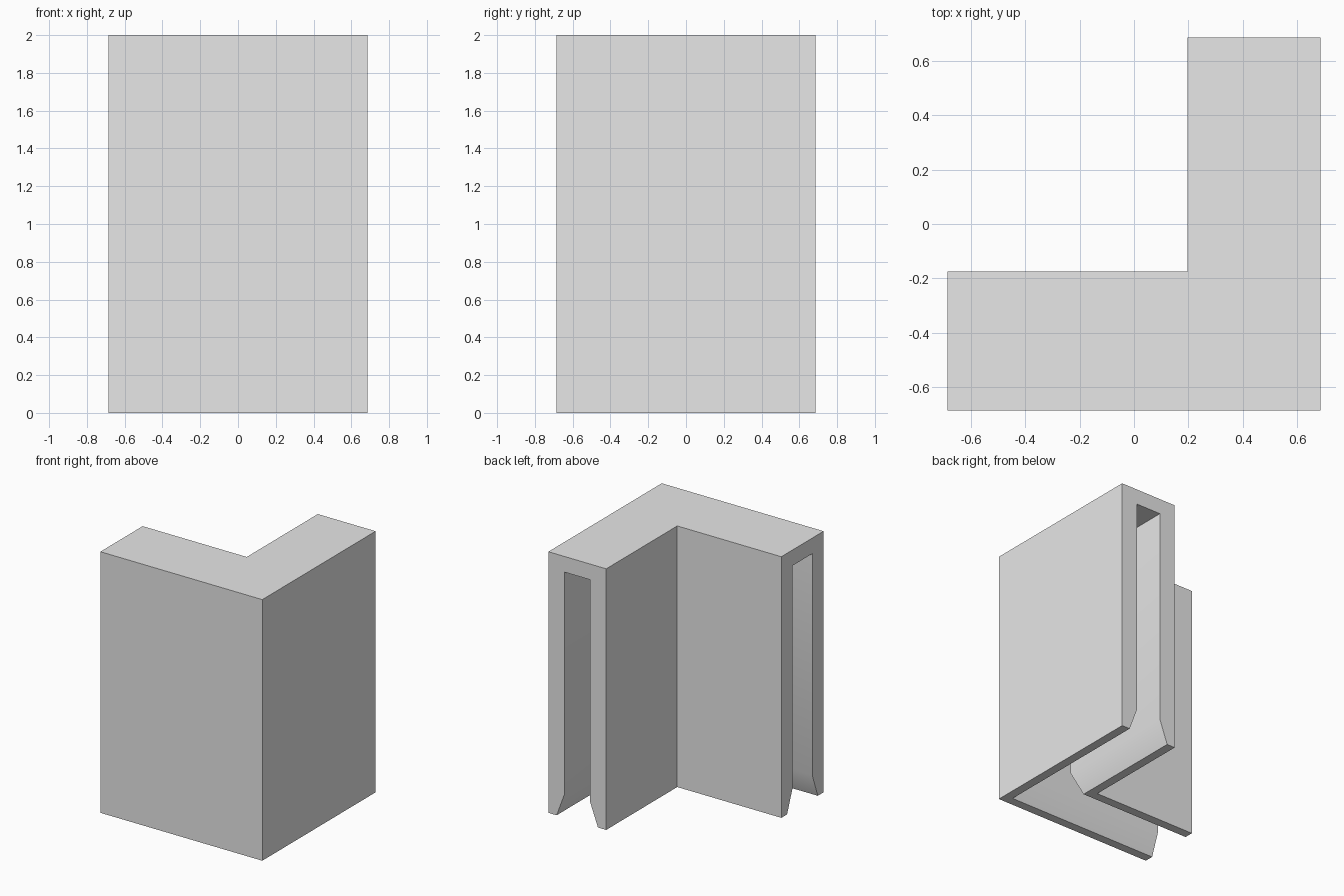
import bpy
import bmesh
from math import radians

default_cube = bpy.data.objects.get("Cube")
if default_cube:
    bpy.data.objects.remove(default_cube, do_unlink=True)

HALF = 0.686          # half of the square footprint
HEIGHT = 2.0
CAP_UNDERSIDE = 1.88  # ceiling of the slot
FLARE_TOP = 0.18      # where the slot begins to widen
LIP = 0.07            # wall thickness at the bottom edge
WALL = 0.137          # wall thickness above the flare
ARM_X, ARM_Y = 0.49, 0.512   # widths of the two arms

# Cross-section of an arm: (side, inset from that side, height)
profile = [
    ("outer", 0, 0), ("outer", 0, HEIGHT),
    ("inner", 0, HEIGHT), ("inner", 0, 0),
    ("inner", LIP, 0), ("inner", WALL, FLARE_TOP),
    ("inner", WALL, CAP_UNDERSIDE), ("outer", WALL, CAP_UNDERSIDE),
    ("outer", WALL, FLARE_TOP), ("outer", LIP, 0),
]


def offset(side, inset, width):
    """Distance of a profile point from the outer face of an arm."""
    return inset if side == "outer" else width - inset


# Sweep the profile from the left-hand end, round the mitred corner, to the rear end
bm = bmesh.new()
rings = [[], [], []]
for side, inset, z in profile:
    x = HALF - offset(side, inset, ARM_X)
    y = -HALF + offset(side, inset, ARM_Y)
    for ring, co in zip(rings, [(-HALF, y, z), (x, y, z), (x, HALF, z)]):
        ring.append(bm.verts.new(co))

count = len(profile)
for a, b in zip(rings, rings[1:]):
    for i in range(count):
        j = (i + 1) % count
        bm.faces.new((a[i], a[j], b[j], b[i]))

# Open-slot end faces
bm.faces.new(rings[0])
bm.faces.new(reversed(rings[2]))
bmesh.ops.recalc_face_normals(bm, faces=bm.faces)

mesh = bpy.data.meshes.new("corner_clip")
bm.to_mesh(mesh)
bm.free()
clip = bpy.data.objects.new("corner_clip", mesh)
bpy.context.collection.objects.link(clip)

# Plain grey finish
grey = bpy.data.materials.new("light_grey")
grey.use_nodes = True
colour = (0.8, 0.8, 0.8, 1)
grey.diffuse_color = colour
for node in grey.node_tree.nodes:
    if node.type == "BSDF_PRINCIPLED":
        node.inputs["Base Color"].default_value = colour
mesh.materials.append(grey)

# Soft flare, crisp corners
bpy.ops.object.select_all(action="DESELECT")
clip.select_set(True)
bpy.context.view_layer.objects.active = clip
bpy.ops.object.shade_smooth_by_angle(angle=radians(30))
